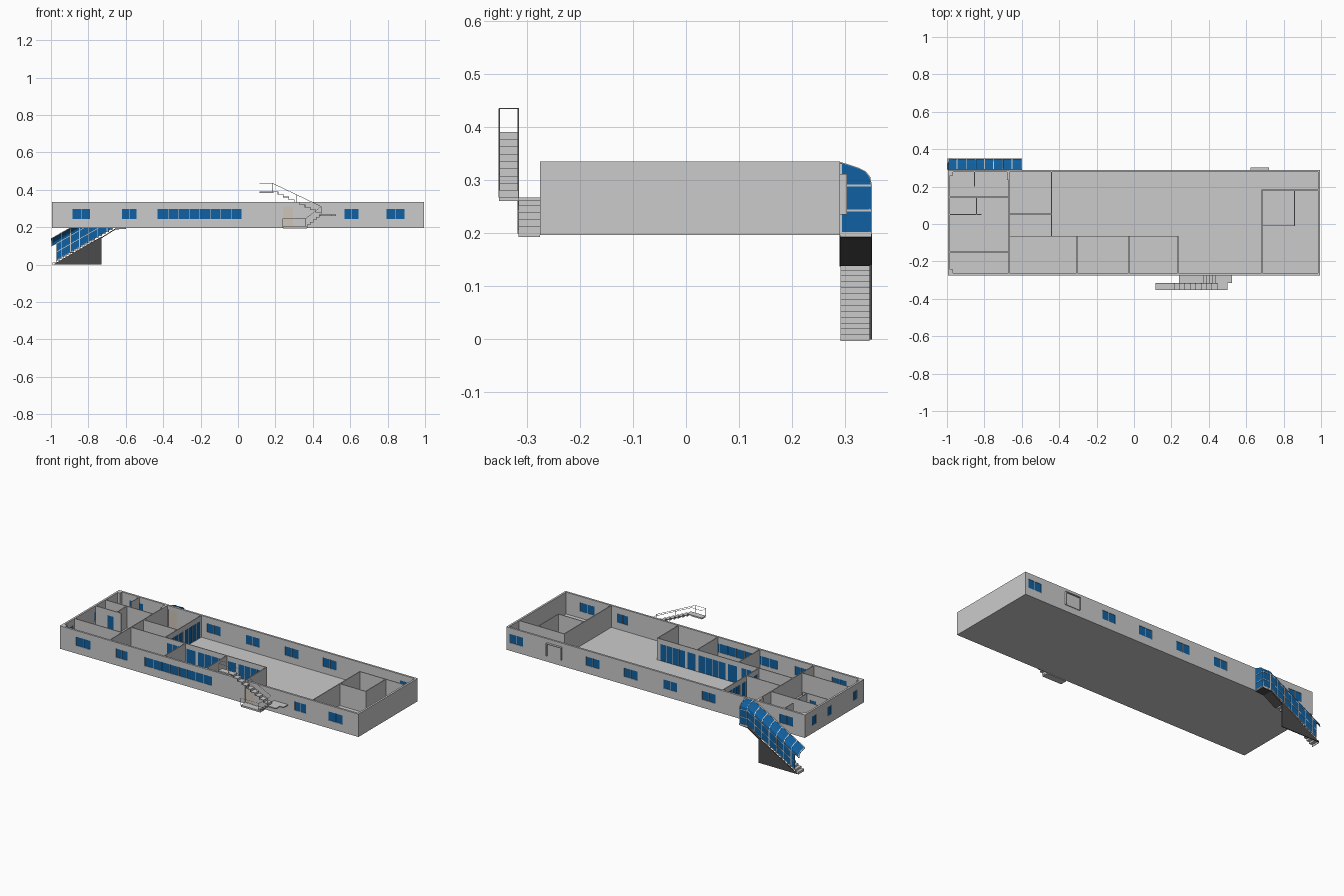
import bpy, bmesh, math

if "Cube" in bpy.data.objects:
    bpy.data.objects.remove(bpy.data.objects["Cube"])


def material(name, rgb):
    m = bpy.data.materials.new(name)
    m.diffuse_color = (*rgb, 1)
    m.use_nodes = True
    m.node_tree.nodes["Principled BSDF"].inputs["Base Color"].default_value = m.diffuse_color
    return m


BLUE = material("blue_glass", (0.005, 0.12, 0.36))
BEIGE = material("beige_door", (0.62, 0.56, 0.48))
DARK = material("dark_panel", (0.07, 0.07, 0.07))
Z0, ZF, Z1 = 0.197, 0.204, 0.335      # slab underside, floor, wall top
SILL, HEAD = 0.245, 0.298


def finish(name, bm, mat=None):
    bmesh.ops.recalc_face_normals(bm, faces=bm.faces)
    me = bpy.data.meshes.new(name)
    bm.to_mesh(me)
    bm.free()
    ob = bpy.data.objects.new(name, me)
    bpy.context.collection.objects.link(ob)
    if mat:
        me.materials.append(mat)
    return ob


def boxes(name, items, mat=None):
    bm = bmesh.new()
    for x0, x1, y0, y1, z0, z1 in items:
        vs = bmesh.ops.create_cube(bm, size=1)["verts"]
        for v in vs:
            v.co = (x0 + (v.co.x + .5) * (x1 - x0), y0 + (v.co.y + .5) * (y1 - y0),
                    z0 + (v.co.z + .5) * (z1 - z0))
    return finish(name, bm, mat)


def wall(name, axis, c, a, b, th, openings=()):
    """Wall along axis; each opening is (start, end, z0, z1, panes, material)."""
    def bx(s, e, z0, z1, d0=0, d1=None):
        d1 = th if d1 is None else d1
        return (s, e, c + d0, c + d1, z0, z1) if axis == "x" else (c + d0, c + d1, s, e, z0, z1)
    solid, panes, mats, pos = [], [], {}, a
    for s, e, z0, z1, n, mat in sorted(openings, key=lambda o: o[0]):
        if s > pos:
            solid.append(bx(pos, s, Z0, Z1))
        solid += [bx(s, e, Z0, z0), bx(s, e, z1, Z1)]
        mats.setdefault(mat.name, []).append(bx(s, e, z0, z1, th * .2, th * .8))
        for i in range(1, n):
            m = s + (e - s) * i / n
            panes.append(bx(m - .0015, m + .0015, z0, z1))
        pos = e
    if b > pos:
        solid.append(bx(pos, b, Z0, Z1))
    boxes(name, solid)
    for mname, items in mats.items():
        boxes(name + "_" + mname, items, bpy.data.materials[mname])
    if panes:
        boxes(name + "_mullions", panes)


def win(s, e, n=2):
    return (s, e, SILL, HEAD, n, BLUE)


def glazing(s, e, n):
    return (s, e, ZF, 0.305, n, BLUE)


# Floor slab
boxes("floor_slab", [(-.995, .995, -.275, .29, Z0, ZF)])

# Outer walls
T = 0.012
wall("front_wall", "x", -.275, -.995, .995, T,
     [win(-.886, -.79), win(-.62, -.543), win(-.43, .02, 8),
      (.24, .295, ZF, .31, 1, BEIGE), win(.57, .645), win(.795, .89)])
wall("back_wall", "x", .29 - T, -.995, .995, T,
     [win(c - .045, c + .045) for c in (.93, .418, .164, -.097, -.355, -.873)]
     + [(-.66, -.605, ZF, .31, 1, BEIGE)])
wall("left_wall", "y", -.995, -.263, .278, T,
     [win(c - .02, c + .02, 1) for c in (.2, .056, -.187)])
wall("right_wall", "y", .995 - T, -.263, .278, T)
boxes("corner_posts", [(-.983, -.968, .258, .278, ZF, Z1), (-.983, -.968, -.263, -.243, ZF, Z1),
                       (-.68, -.667, .235, .278, ZF, Z1)])

# Back hatch frame
boxes("back_hatch", [(.625, .72, .29, .294, .235, .31), (.622, .723, .29, .303, .308, .312),
                     (.622, .626, .29, .303, .235, .308), (.719, .723, .29, .303, .235, .308)])

# Solid partitions: axis, position, start, end
P = 0.005
for i, (ax, c, a, b) in enumerate([
        ("y", -.67, -.263, .278), ("x", .142, -.983, -.67), ("y", -.855, .2, .278),
        ("y", -.845, .05, .142), ("x", -.152, -.983, -.67), ("x", .05, -.665, -.44),
        ("y", -.308, -.263, -.068), ("y", -.03, -.263, -.068), ("y", .233, -.263, -.068),
        ("y", .682, -.263, .18), ("x", .18, .682, .983), ("y", .855, -.01, .18),
        ("x", -.012, .687, .855)]):
    wall(f"partition_{i + 1}", ax, c, a, b, P)
wall("washroom_partition", "x", .048, -.983, -.815, P, [(-.905, -.865, ZF, .3, 1, BLUE)])

# Glazed partitions around the hall
wall("hall_glazing_end", "y", -.443, -.063, .278, P, [glazing(-.05, .1, 4), glazing(.12, .265, 4)])
wall("hall_glazing_side", "x", -.068, -.665, .238, P,
     [glazing(-.425, -.325, 3), glazing(-.295, -.235, 1), glazing(-.22, -.04, 4),
      glazing(-.02, .035, 1), glazing(.05, .215, 4)])


def steps(name, x0, z0, x1, z1, n, y0, y1, t=.003):
    """Zigzag flight of thin treads and risers."""
    dx, dz, items = (x1 - x0) / n, (z1 - z0) / n, []
    for i in range(n):
        xa, xb, z = x0 + dx * i, x0 + dx * (i + 1), z0 + dz * (i + 1)
        items += [(min(xa, xb), max(xa, xb), y0, y1, z - t, z),
                  (xa - t / 2, xa + t / 2, y0, y1, z - dz - t, z)]
    boxes(name, items)


def extrude_profile(name, pts, y0, y1, mat=None):
    bm = bmesh.new()
    f = bm.faces.new([bm.verts.new((x, y0, z)) for x, z in pts])
    r = bmesh.ops.extrude_face_region(bm, geom=[f])
    for v in r["geom"]:
        if isinstance(v, bmesh.types.BMVert):
            v.co.y = y1
    return finish(name, bm, mat)


def rail(name, paths, r=.0012):
    cu = bpy.data.curves.new(name, "CURVE")
    cu.dimensions = "3D"
    cu.bevel_depth, cu.bevel_resolution = r, 0
    for pts in paths:
        s = cu.splines.new("POLY")
        s.points.add(len(pts) - 1)
        for p, q in zip(s.points, pts):
            p.co = (*q, 1)
    bpy.context.collection.objects.link(bpy.data.objects.new(name, cu))


# Front outside stair: two flights and three landings
ya, yb, yc = -.352, -.316, -.275
boxes("front_landings", [(.24, .37, yb, yc, .193, .203), (.445, .525, yb, yc, .261, .267),
                         (.44, .5, ya, yb, .261, .267), (.115, .19, ya, yb, .383, .391)])
steps("front_lower_flight", .37, .203, .45, .267, 5, yb, yc)
steps("front_upper_flight", .445, .267, .185, .391, 9, ya, yb)
paths = [[(.115, yb, .391), (.115, yb, .435), (.115, ya, .435), (.115, ya, .391)],
         [(.24, yb, .2), (.24, yb, .245), (.36, yb, .245), (.36, yb, .2)],
         [(.36, yb, .245), (.445, yb, .311), (.445, yb, .267)]]
for y in (ya, yb):
    paths.append([(.115, y, .435), (.185, y, .435), (.445, y, .311)])
    for x, z, h in ((.185, .391, .435), (.315, .33, .373), (.445, .267, .311)):
        paths.append([(x, y, z), (x, y, h)])
rail("front_stair_rails", paths)

# Back stair inside the glazed tunnel
steps("back_flight", -.99, 0, -.655, .2, 18, .291, .346)
boxes("back_landing", [(-.655, -.6, .29, .35, .194, .2)])
extrude_profile("stair_side_panel", [(-.99, 0), (-.73, 0), (-.73, .15)], .346, .351, DARK)
extrude_profile("stair_soffit", [(-.735, .138), (-.655, .188), (-.6, .192), (-.6, .195),
                                 (-.655, .194), (-.735, .143)], .29, .35, DARK)


def base(x):
    return .2 + min(0, (x + .66) * .57)


def sweep(name, xs, prof, thick, mat=None):
    """Carry a (y, height) profile along the stair slope."""
    bm = bmesh.new()
    rows = [[bm.verts.new((x, y, base(x) + h)) for y, h in prof] for x in xs]
    for r, s in zip(rows, rows[1:]):
        for i in range(len(prof) - 1):
            bm.faces.new((r[i], r[i + 1], s[i + 1], s[i]))
    ob = finish(name, bm, mat)
    m = ob.modifiers.new("thickness", "SOLIDIFY")
    m.thickness, m.offset = thick, 0


side = [(.348, .0), (.348, .09)]
roof = [(.348, .09), (.345, .105), (.337, .115), (.325, .121), (.291, .132)]
sweep("tunnel_side_glass", [-.97, -.66, -.6], side, .002, BLUE)
sweep("tunnel_roof_glass", [-.998, -.66, -.6], roof, .002, BLUE)
for i in range(9):
    x = -.994 + i * .0489
    sweep(f"tunnel_rib_{i + 1}", [x - .002, x + .002], roof if i == 0 else side + roof[1:], .005)
for i, h in enumerate((.001, .045, .09)):
    sweep(f"tunnel_rail_{i + 1}", [-.97, -.66, -.6], [(.348, h - .002), (.348, h + .002)], .005)
sweep("tunnel_ridge", [-.998, -.66, -.6], [(.29, .132), (.294, .131)], .004)

# Tunnel end wall at the top landing
bm = bmesh.new()
bm.faces.new([bm.verts.new((-.6, y, .2 + h)) for y, h in [(.291, 0)] + side + roof[1:]])
finish("tunnel_end_glass", bm, BLUE)
boxes("tunnel_end_mullions", [(-.602, -.598, .29, .35, z - .002, z + .002) for z in (.2, .243, .29)]
      + [(-.602, -.598, .29, .294, .2, .331)])
